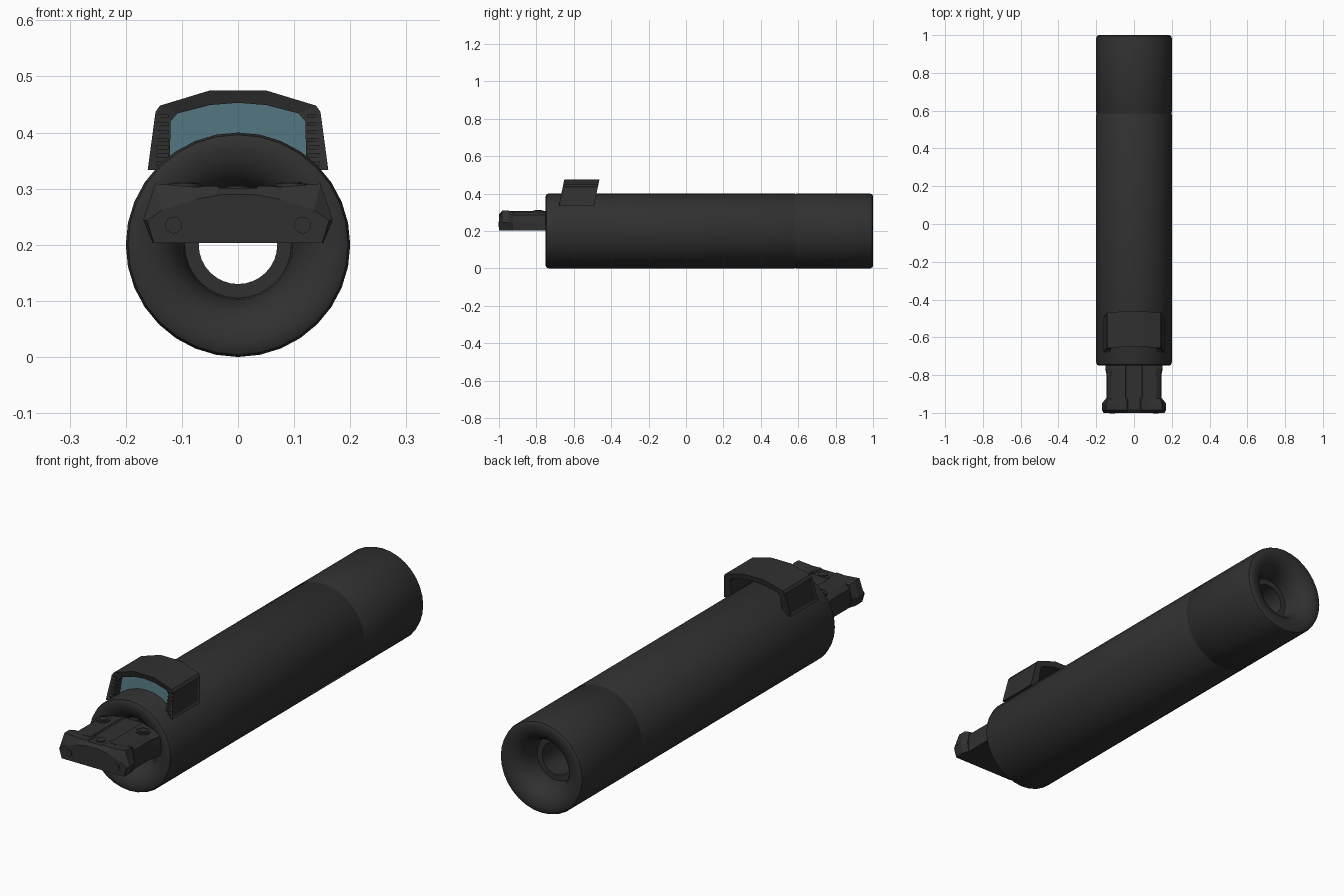
import bpy, bmesh, math
from mathutils import Matrix, Vector

if "Cube" in bpy.data.objects:
    bpy.data.objects.remove(bpy.data.objects["Cube"])


def material(name, rgb):
    m = bpy.data.materials.new(name)
    m.diffuse_color = (*rgb, 1)
    m.use_nodes = True
    m.node_tree.nodes["Principled BSDF"].inputs["Base Color"].default_value = m.diffuse_color
    return m


BLACK = material("matte black", (0.03, 0.03, 0.03))
TEAL = material("teal glass", (0.075, 0.16, 0.19))


def finish(bm, name, mat, angle=None):
    bmesh.ops.recalc_face_normals(bm, faces=bm.faces)
    me = bpy.data.meshes.new(name)
    bm.to_mesh(me)
    bm.free()
    me.materials.append(mat)
    ob = bpy.data.objects.new(name, me)
    bpy.context.collection.objects.link(ob)
    if angle:
        bpy.ops.object.select_all(action='DESELECT')
        ob.select_set(True)
        bpy.context.view_layer.objects.active = ob
        bpy.ops.object.shade_smooth_by_angle(angle=math.radians(angle))
    return ob


def bridge(bm, rings):
    n = len(rings[0])
    for a, b in zip(rings, rings[1:]):
        for i in range(n):
            j = (i + 1) % n
            bm.faces.new((a[i], a[j], b[j], b[i]))


def mirrored(half):
    """Close a right-half outline whose last point lies on x = 0."""
    return half + [(-x, z) for x, z in reversed(half) if x > 0]


def loft(name, sections):
    """Skin half outlines placed along y, with capped ends."""
    bm = bmesh.new()
    rings = [[bm.verts.new((x, y, z)) for x, z in mirrored(h)] for y, h in sections]
    bridge(bm, rings)
    bm.faces.new(rings[0])
    bm.faces.new(rings[-1])
    return finish(bm, name, BLACK)


def cylinder(name, loc, r, depth, axis='Z', seg=16):
    bm = bmesh.new()
    rot = Matrix.Rotation(math.pi / 2, 4, 'X') if axis == 'Y' else Matrix()
    bmesh.ops.create_cone(bm, cap_ends=True, segments=seg, radius1=r, radius2=r,
                          depth=depth, matrix=Matrix.Translation(loc) @ rot)
    return finish(bm, name, BLACK, 30)


# Tube: lathed shell with rounded funnel mouths and a through bore
lip = [(0.07, 0.11), (0.095, 0.11), (0.098, 0.08), (0.107, 0.045), (0.125, 0.018),
       (0.15, 0.004), (0.17, 0.0), (0.187, 0.0), (0.196, 0.005), (0.2, 0.016)]
profile = [(r, -0.75 + d) for r, d in lip]
profile += [(0.2, 0.58), (0.1985, 0.583), (0.1985, 0.587), (0.2, 0.59)]
profile += [(r, 1.0 - d) for r, d in reversed(lip)]
bm = bmesh.new()
SEG = 32
rings = []
for r, y in profile:
    rings.append([bm.verts.new((r * math.cos(math.tau * k / SEG), y,
                                0.2 + r * math.sin(math.tau * k / SEG)))
                  for k in range(SEG)])
bridge(bm, rings + rings[:1])
finish(bm, "tube", BLACK, 40)

# Sight hood: slanted hollow band straddling the tube
SLANT = 0.21
outer = mirrored([(0.161, 0.333), (0.147, 0.437), (0.139, 0.448), (0.05, 0.475), (0, 0.475)])
inner = mirrored([(0.122, 0.333), (0.120, 0.42), (0.108, 0.434), (0.05, 0.449), (0, 0.453)])


def lean(y, z):
    return y + SLANT * (z - 0.335)


bm = bmesh.new()
loops = []
for outline, y in ((outer, -0.68), (outer, -0.492), (inner, -0.492), (inner, -0.668)):
    loops.append([bm.verts.new((x, lean(y, z), z)) for x, z in outline])
for a, b in zip(loops, loops[1:] + loops[:1]):
    for i in range(len(outer) - 1):
        bm.faces.new((a[i], a[i + 1], b[i + 1], b[i]))
for s in (0, -1):
    bm.faces.new([l[s] for l in loops])
bmesh.ops.recalc_face_normals(bm, faces=bm.faces)
bm.normal_update()
# recessed panel on each outer side
sides = [f for f in bm.faces if abs(f.normal.x) > 0.9
         and f.normal.x * f.calc_center_median().x > 0 and f.calc_area() > 0.01]
bmesh.ops.inset_individual(bm, faces=sides, thickness=0.014, depth=-0.004)
finish(bm, "sight_hood", BLACK)

# Anti-glare ribs along the sides of the hood opening
for side in (-1, 1):
    for k in range(7):
        z = 0.345 + 0.014 * k
        bm = bmesh.new()
        bmesh.ops.create_cube(bm, size=1, matrix=Matrix.Translation(
            (side * 0.135, lean(-0.672, z), z)) @ Matrix.Diagonal((0.022, 0.014, 0.007, 1)))
        finish(bm, "hood_rib", BLACK)

# Sight glass: thin slanted pane filling the opening
bm = bmesh.new()
pane = [[bm.verts.new((x, lean(y, z), z)) for x, z in inner] for y in (-0.645, -0.639)]
bridge(bm, pane)
bm.faces.new(pane[0])
bm.faces.new(pane[1])
finish(bm, "sight_glass", TEAL)

# Mount body: flat-bottomed block with a centre groove, running into the tube
body = [(0.142, 0.203), (0.145, 0.245), (0.142, 0.285), (0.12, 0.302),
        (0.046, 0.306), (0.042, 0.300), (0, 0.300)]
flare = [(0.152, 0.203), (0.152, 0.245), (0.15, 0.285)] + body[3:]
loft("mount_body", [(-0.95, body), (-0.80, body), (-0.765, flare), (-0.715, flare)])

# Mount jaw: wider wedge-sided nose with an arched front face
nose = [(0.15, 0.203), (0.162, 0.243), (0.135, 0.262), (0.075, 0.281),
        (0.037, 0.288), (0.033, 0.289), (0, 0.290)]
full = [(0.152, 0.203), (0.169, 0.245), (0.147, 0.309), (0.075, 0.303),
        (0.037, 0.305), (0.033, 0.301), (0, 0.301)]
back = [(0.144, 0.203), (0.15, 0.245), (0.14, 0.3)] + full[3:]
loft("mount_jaw", [(-1.0, nose), (-0.984, full), (-0.95, full), (-0.925, back)])

# Fasteners on the mount
for side in (-1, 1):
    cylinder("front_bolt", Vector((side * 0.115, -0.995, 0.235)), 0.015, 0.016, 'Y')
    cylinder("top_screw", Vector((side * 0.095, -0.79, 0.292)), 0.028, 0.034)
    cylinder("screw_head", Vector((side * 0.095, -0.79, 0.298)), 0.018, 0.028)
cylinder("centre_screw", Vector((0, -0.945, 0.298)), 0.02, 0.014)
